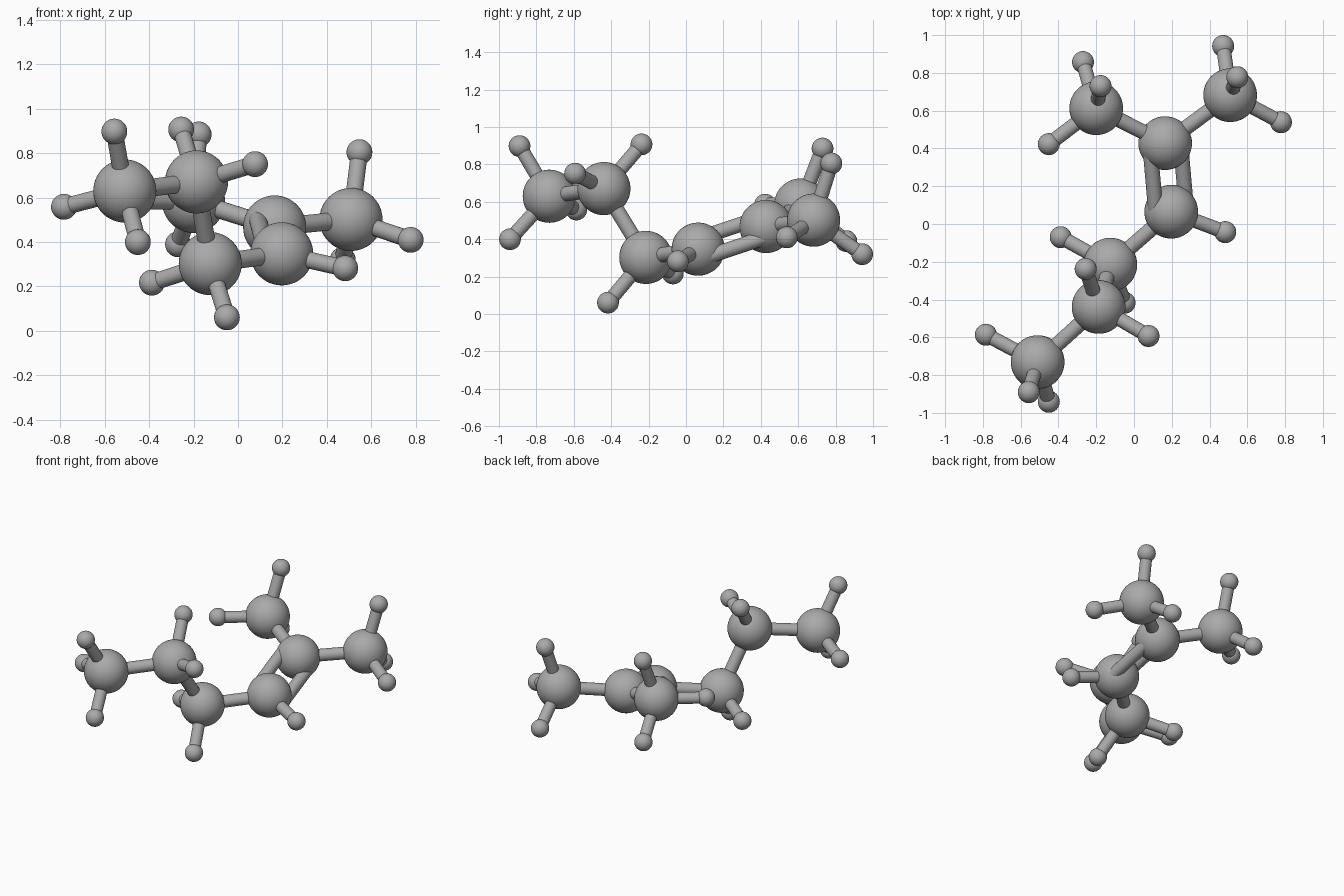
import bpy
from mathutils import Vector

if "Cube" in bpy.data.objects:
    bpy.data.objects.remove(bpy.data.objects["Cube"], do_unlink=True)

BIG, SMALL, ROD = 0.142, 0.058, 0.038

# The single grey colour
grey = bpy.data.materials.new("mid_grey")
grey.use_nodes = True
colour = (0.4, 0.4, 0.4, 1)
grey.diffuse_color = colour
grey.node_tree.nodes["Principled BSDF"].inputs["Base Color"].default_value = colour


def finish(name):
    ob = bpy.context.object
    ob.name = name
    ob.data.materials.append(grey)
    bpy.ops.object.shade_smooth_by_angle()


def ball(name, centre, radius):
    bpy.ops.mesh.primitive_uv_sphere_add(
        segments=48, ring_count=24, radius=radius, location=centre)
    finish(name)


def rod(name, a, b, radius=ROD):
    a, b = Vector(a), Vector(b)
    bpy.ops.mesh.primitive_cylinder_add(
        vertices=32, radius=radius, depth=(b - a).length, location=(a + b) / 2)
    bpy.context.object.rotation_euler = (b - a).to_track_quat("Z", "Y").to_euler()
    finish(name)


# Each large ball with the small balls attached to it
atoms = {
    "back_right": ((-.20, .613, .583),
                   [(-.27, .857, .39), (-.177, .73, .885), (-.451, .423, .585)]),
    "back_left": ((.509, .682, .502),
                  [(.472, .942, .32), (.547, .777, .805), (.778, .539, .41)]),
    "back_hub": ((.165, .428, .468), []),
    "middle_hub": ((.197, .065, .347), [(.483, -.043, .282)]),
    "lower_link": ((-.125, -.215, .303),
                   [(-.388, -.07, .217), (-.05, -.417, .061)]),
    "upper_link": ((-.187, -.439, .671),
                   [(-.256, -.238, .907), (.077, -.593, .751)]),
    "front_end": ((-.51, -.731, .63),
                  [(-.784, -.586, .559), (-.557, -.89, .898), (-.451, -.941, .40)]),
}

for name, (centre, tips) in atoms.items():
    ball(name + "_large_ball", centre, BIG)
    for i, tip in enumerate(tips, 1):
        ball(f"{name}_small_ball_{i}", tip, SMALL)
        rod(f"{name}_short_rod_{i}", centre, tip)

# Single rods between the large balls
links = [("back_right", "back_hub"), ("back_left", "back_hub"),
         ("middle_hub", "lower_link"), ("lower_link", "upper_link"),
         ("upper_link", "front_end")]
for a, b in links:
    rod(f"{a}_to_{b}_rod", atoms[a][0], atoms[b][0], 0.04)

# Paired parallel rods between the two hubs
a, b = (Vector(atoms[n][0]) for n in ("back_hub", "middle_hub"))
offset = Vector((.08, .02, -.05))
for side, sign in (("left", 1), ("right", -1)):
    rod(f"{side}_double_rod", a + offset * sign, b + offset * sign, 0.04)
